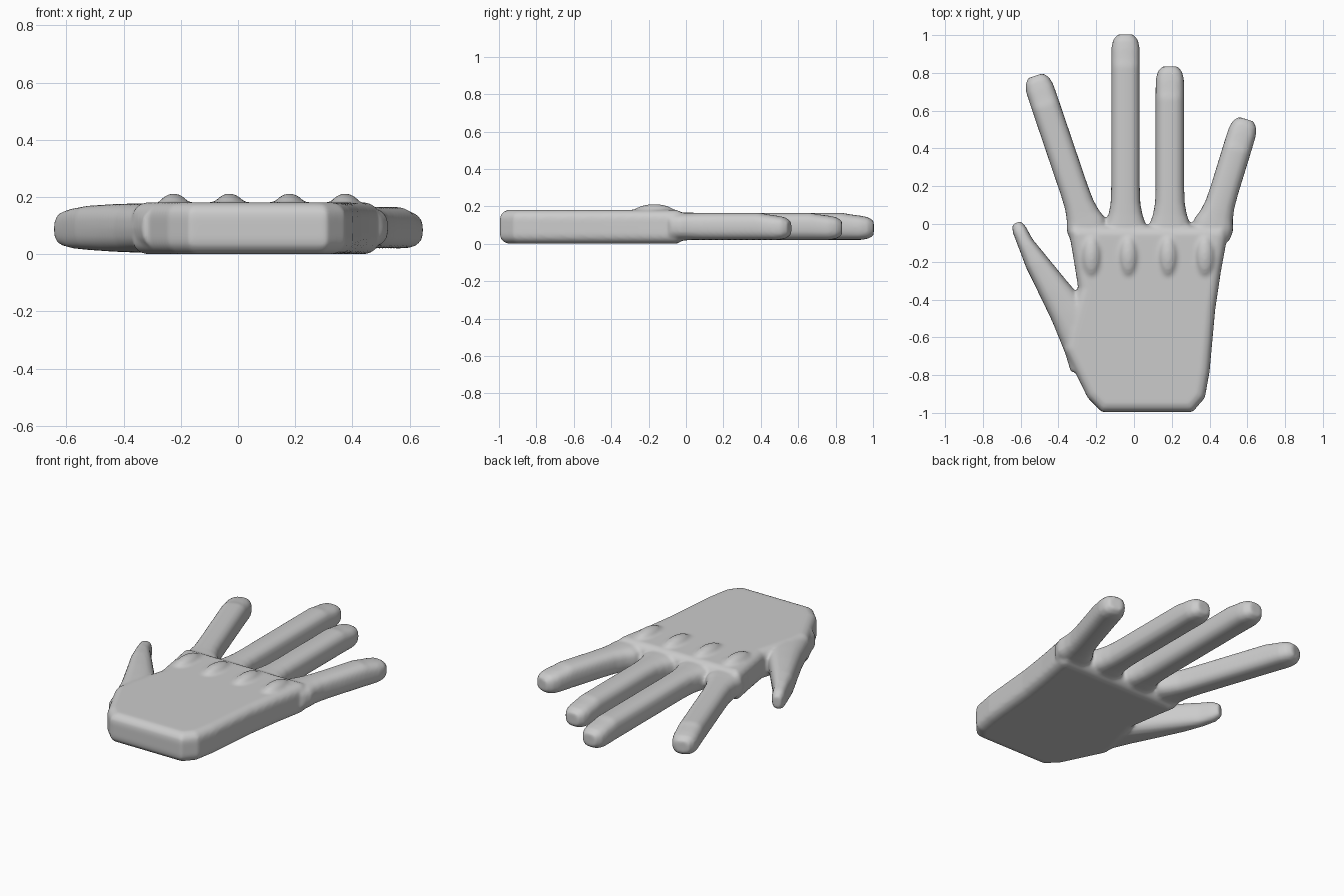
import bpy, bmesh, math
from mathutils import Vector

if "Cube" in bpy.data.objects:
    bpy.data.objects.remove(bpy.data.objects["Cube"])

bm = bmesh.new()


def loft(stations, sides=20, power=2.7):
    """Closed rounded tube through (x, y, half width, z low, z high) stations."""
    rings = []
    for i, (x, y, w, lo, hi) in enumerate(stations):
        a = stations[max(i - 1, 0)]
        b = stations[min(i + 1, len(stations) - 1)]
        d = Vector((b[0] - a[0], b[1] - a[1])).normalized()
        ring = []
        for k in range(sides):
            t = 2 * math.pi * k / sides
            c, s = math.cos(t), math.sin(t)
            u = math.copysign(abs(c) ** (2 / power), c) * w
            v = math.copysign(abs(s) ** (2 / power), s) * (hi - lo) / 2
            ring.append(bm.verts.new((x + d.y * u, y - d.x * u, (lo + hi) / 2 + v)))
        rings.append(ring)
    for r, q in zip(rings, rings[1:]):
        for k in range(sides):
            j = (k + 1) % sides
            bm.faces.new((r[k], r[j], q[j], q[k]))
    bm.faces.new(rings[0][::-1])
    bm.faces.new(rings[-1])


def finger(base, tip):
    """Finger with flared root, dipped nail area and blunt tip."""
    base, tip = Vector(base), Vector(tip)
    length = (tip - base).length
    d = (tip - base) / length
    profile = [(0, .105, .015, .168), (.06, .108, .018, .167), (.11, .09, .02, .166),
               (.17, .079, .02, .166), (.25, .076, .02, .166),
               (length - .17, .076, .02, .166), (length - .13, .076, .02, .158),
               (length - .07, .075, .02, .15), (length - .03, .066, .026, .142),
               (length, .042, .045, .122)]
    loft([(*(base + d * t), w, lo, hi) for t, w, lo, hi in profile])


# palm slab with rounded rims
outline = [(-.17, -.995), (.31, -.995), (.375, -.92), (.40, -.78), (.43, -.45),
           (.46, -.25), (.495, -.06), (.48, -.01), (-.33, -.01), (-.345, -.04),
           (-.325, -.15), (-.295, -.34), (-.36, -.56), (-.37, -.665), (-.245, -.92)]
low = [bm.verts.new((x, y, 0)) for x, y in outline]
base_face = bm.faces.new(low)
ext = bmesh.ops.extrude_face_region(bm, geom=[base_face], use_keep_orig=True)
for v in ext['geom']:
    if isinstance(v, bmesh.types.BMVert):
        v.co.z = .181
bm.normal_update()
rims = [e for e in bm.edges if abs(e.verts[0].co.z - e.verts[1].co.z) < 1e-5]
bmesh.ops.bevel(bm, geom=rims, offset=.05, segments=4, profile=.5, affect='EDGES')

# four fingers
finger((-.235, -.06), (-.522, .785))
finger((-.045, -.06), (-.045, 1.004))
finger((.19, -.06), (.19, .834))
finger((.405, -.06), (.594, .555))

# thumb
loft([(-.20, -.72, .15, .003, .179), (-.25, -.62, .132, .003, .179),
      (-.35, -.46, .10, .005, .178), (-.425, -.345, .082, .008, .176),
      (-.518, -.20, .062, .014, .17), (-.575, -.10, .043, .02, .16),
      (-.607, -.03, .038, .03, .148), (-.623, .006, .024, .05, .125)])

# knuckles
for x in (-.225, -.03, .18, .375):
    ball = bmesh.ops.create_uvsphere(bm, u_segments=24, v_segments=16, radius=1)
    for v in ball['verts']:
        v.co = Vector((x + v.co.x * .058, -.17 + v.co.y * .125, .152 + v.co.z * .06))

bmesh.ops.recalc_face_normals(bm, faces=bm.faces)
mesh = bpy.data.meshes.new("hand")
bm.to_mesh(mesh)
bm.free()
hand = bpy.data.objects.new("hand", mesh)
bpy.context.collection.objects.link(hand)

# fuse the parts into one smooth skin
remesh = hand.modifiers.new("fuse", 'REMESH')
remesh.mode = 'VOXEL'
remesh.voxel_size = .01
remesh.use_smooth_shade = True
smooth = hand.modifiers.new("soften", 'SMOOTH')
smooth.factor = .5
smooth.iterations = 6
